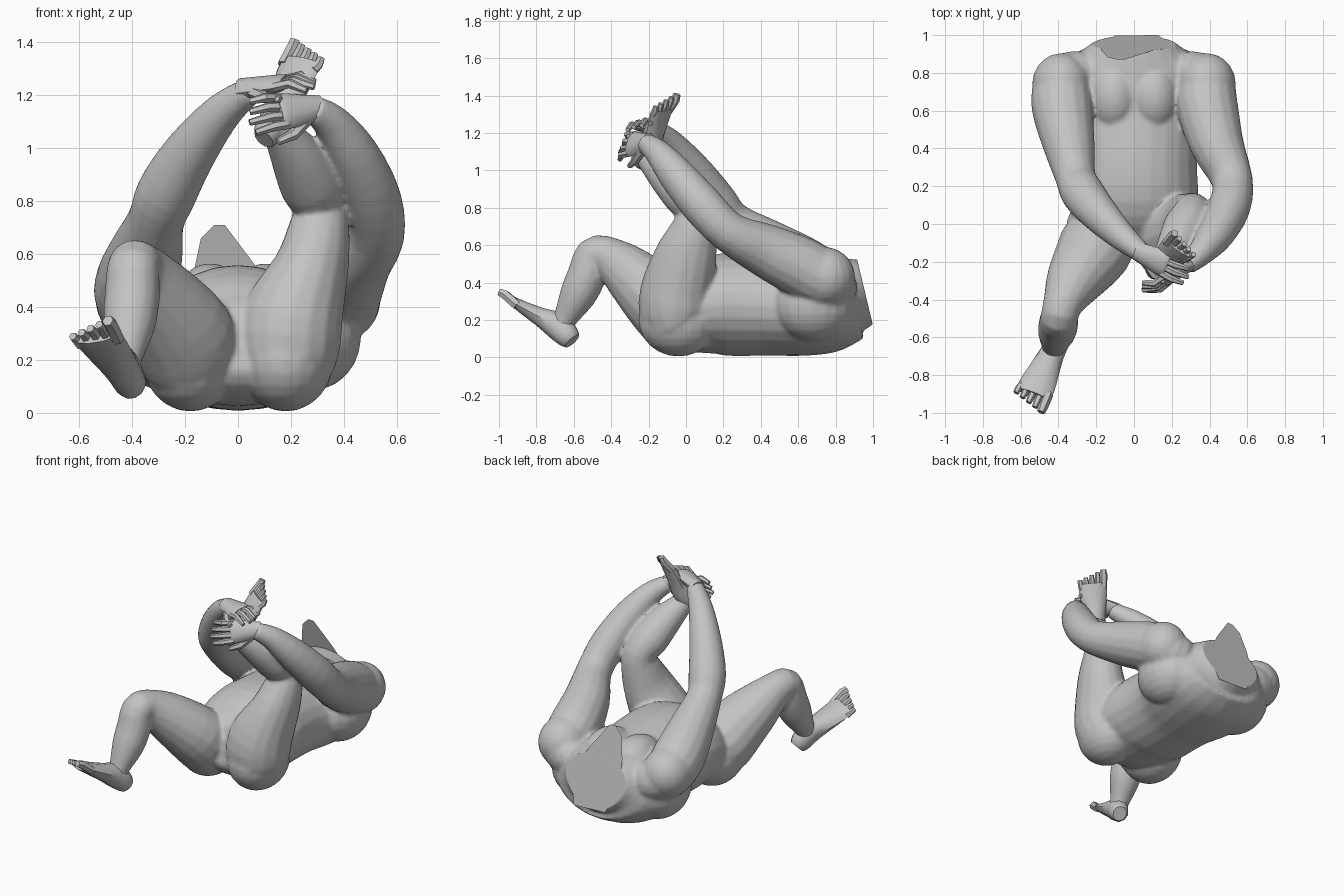
import bpy, bmesh, math
from mathutils import Vector, Matrix

if "Cube" in bpy.data.objects:
    bpy.data.objects.remove(bpy.data.objects["Cube"])

skin = bpy.data.materials.new("grey_skin")
skin.diffuse_color = (0.55, 0.55, 0.55, 1)
skin.use_nodes = True
skin.node_tree.nodes["Principled BSDF"].inputs["Base Color"].default_value = skin.diffuse_color


def select(ob):
    bpy.ops.object.select_all(action='DESELECT')
    ob.select_set(True)
    bpy.context.view_layer.objects.active = ob


def finish(bm, name, angle=40):
    bmesh.ops.recalc_face_normals(bm, faces=bm.faces)
    me = bpy.data.meshes.new(name)
    bm.to_mesh(me)
    bm.free()
    ob = bpy.data.objects.new(name, me)
    bpy.context.collection.objects.link(ob)
    me.materials.append(skin)
    select(ob)
    bpy.ops.object.shade_smooth_by_angle(angle=math.radians(angle))
    return ob


def spline(rows, steps):
    """Smooth a list of (x, y, z, half width, half height) rows."""
    rows = [Vector(r) for r in rows]
    out = []
    for i in range(len(rows) - 1):
        p1, p2 = rows[i], rows[i + 1]
        p0 = rows[i - 1] if i else p1
        p3 = rows[i + 2] if i + 2 < len(rows) else p2
        for k in range(steps):
            t = k / steps
            out.append(0.5 * (2 * p1 + (p2 - p0) * t + (2 * p0 - 5 * p1 + 4 * p2 - p3) * t * t
                              + (3 * p1 - p0 - 3 * p2 + p3) * t ** 3))
    return out + [rows[-1]]


def loft(bm, rows, side, sides=14, steps=3):
    """Skin elliptical rings along a path; side is the width direction."""
    rows = spline([r if len(r) == 5 else (*r, r[3]) for r in rows], steps)
    pts = [Vector(r[:3]) for r in rows]
    rings = []
    for i, r in enumerate(rows):
        t = (pts[min(i + 1, len(pts) - 1)] - pts[max(i - 1, 0)]).normalized()
        u = Vector(side)
        u = (u - t * u.dot(t)).normalized()
        v = t.cross(u)
        rings.append([bm.verts.new(pts[i] + u * r[3] * math.cos(a) + v * r[4] * math.sin(a))
                      for a in (2 * math.pi * k / sides for k in range(sides))])
    for a, b in zip(rings, rings[1:]):
        for k in range(sides):
            j = (k + 1) % sides
            bm.faces.new((a[k], a[j], b[j], b[k]))
    bm.faces.new(rings[0])
    bm.faces.new(rings[-1])


def limb(name, rows, side, sides=16):
    bm = bmesh.new()
    loft(bm, rows, side, sides)
    return finish(bm, name)


def ball(name, loc, size):
    bm = bmesh.new()
    m = Matrix.Translation(loc) @ Matrix.Diagonal((*size, 1))
    bmesh.ops.create_uvsphere(bm, u_segments=20, v_segments=12, radius=1, matrix=m)
    return finish(bm, name)


def frame(origin, tip, up, scale):
    """Axes for hands and feet: x along the length, y sideways, z on the back."""
    x = (Vector(tip) - Vector(origin)).normalized()
    z = Vector(up)
    z = (z - x * z.dot(x)).normalized()
    m = Matrix((x, z.cross(x), z)).transposed().to_4x4()
    m.translation = Vector(origin)
    return m @ Matrix.Scale(scale, 4)


def foot(name, heel, tip, up, inner, scale):
    """inner is the sign of the big toe side."""
    bm = bmesh.new()
    loft(bm, [(-.03, 0, .05, .04, .045), (0, 0, .055, .056, .06), (.08, 0, .065, .062, .07),
              (.17, 0, .05, .075, .05), (.27, 0, .034, .09, .034), (.325, 0, .028, .085, .026)],
         (0, 1, 0), 10, 2)
    for i in range(5):
        y = inner * (.068 - .035 * i)
        r = .025 if i == 0 else .018
        end = .405 - .014 * i
        loft(bm, [(.29, y, .027, r), (end - .03, y * 1.08, .032, r), (end, y * 1.1, .025, r * .8)],
             (0, 1, 0), 6, 1)
    bm.transform(frame(heel, tip, up, scale))
    return finish(bm, name)


def hand(name, wrist, tip, up, thumb, scale):
    """thumb is the sign of the thumb side."""
    bm = bmesh.new()
    loft(bm, [(-.03, 0, 0, .045, .04), (.04, 0, 0, .056, .034), (.12, 0, 0, .066, .027),
              (.14, 0, 0, .06, .02)], (0, 1, 0), 10, 2)
    for i in range(4):
        y = thumb * (.048 - .032 * i)
        end = .25 - .014 * abs(i - 1)
        loft(bm, [(.12, y, 0, .018), (.18, y * 1.12, .004, .017), (end, y * 1.2, -.03, .012)],
             (0, 1, 0), 6, 1)
    loft(bm, [(.03, thumb * .035, -.01, .024), (.09, thumb * .08, -.025, .02),
              (.15, thumb * .095, -.04, .013)], (0, 1, 0), 6, 1)
    bm.transform(frame(wrist, tip, up, scale))
    return finish(bm, name)


# Torso lying on its back, from the seat to the cut neck
parts = [limb("torso", [(0, -.17, .24, .10, .08), (0, -.12, .235, .24, .16),
                        (0, 0, .245, .32, .222), (0, .15, .28, .34, .268),
                        (0, .3, .282, .335, .275), (0, .45, .275, .345, .265),
                        (0, .6, .265, .39, .257), (0, .75, .28, .41, .257),
                        (0, .86, .305, .36, .23), (0, .93, .32, .26, .205),
                        (0, .99, .315, .18, .16), (0, 1.03, .31, .14, .12)], (1, 0, 0), 24)]

# Paired chest, seat, back and shoulder muscles
for s, tag in ((-1, "left"), (1, "right")):
    parts += [ball(tag + "_chest", (s * .105, .67, .42), (.135, .19, .145)),
              ball(tag + "_buttock", (s * .18, -.04, .2), (.182, .215, .195)),
              ball(tag + "_shoulder_blade", (s * .28, .68, .285), (.185, .22, .2)),
              ball(tag + "_shoulder", (s * .385, .74, .43), (.155, .165, .16))]

# Bent leg resting to one side
parts.append(limb("left_leg", [(-.17, .02, .18, .13), (-.185, -.06, .21, .185),
                               (-.215, -.15, .30, .20, .185), (-.315, -.30, .45, .155, .15),
                               (-.375, -.42, .54, .108), (-.395, -.495, .545, .10),
                               (-.40, -.53, .44, .105), (-.41, -.58, .33, .098),
                               (-.425, -.65, .20, .062), (-.42, -.68, .13, .05)], (1, .1, 0)))

# Raised leg folded towards the chest
parts.append(limb("right_leg", [(.17, .02, .18, .13), (.185, -.05, .20, .185),
                                (.20, -.05, .34, .198), (.275, 0, .54, .145, .168),
                                (.305, .045, .69, .118, .125), (.305, .055, .78, .10),
                                (.275, -.01, .86, .118, .11), (.22, -.11, .97, .10, .095),
                                (.145, -.22, 1.08, .06), (.11, -.26, 1.12, .05)], (1, 0, .1)))

# Arms reaching forward to hold the raised foot
parts.append(limb("left_arm", [(-.18, .79, .34, .10), (-.29, .79, .37, .13),
                               (-.375, .74, .41, .15), (-.38, .62, .485, .163),
                               (-.345, .42, .61, .138), (-.31, .25, .725, .108),
                               (-.27, .16, .83, .115), (-.18, .05, .985, .10),
                               (-.06, -.07, 1.135, .075), (.05, -.16, 1.22, .052)], (1, 0, 0)))
parts.append(limb("right_arm", [(.18, .79, .34, .10), (.29, .79, .37, .13),
                                (.375, .74, .41, .15), (.388, .62, .48, .163),
                                (.44, .42, .575, .143), (.52, .23, .67, .11),
                                (.505, .09, .81, .112), (.435, -.05, .975, .098),
                                (.355, -.15, 1.095, .072), (.28, -.22, 1.15, .052)], (1, 0, 0)))

# Fuse torso and limbs into one skin
select(parts[0])
for p in parts:
    p.select_set(True)
bpy.ops.object.join()
body = bpy.context.object
body.name = "body"
mod = body.modifiers.new("fuse", 'REMESH')
mod.mode = 'VOXEL'
mod.voxel_size = .011
mod = body.modifiers.new("soften", 'SMOOTH')
mod.factor = .5
mod.iterations = 8
for m in [m.name for m in body.modifiers]:
    bpy.ops.object.modifier_apply(modifier=m)

# Slice the neck off along a leaning plane
for v in body.data.vertices:
    v.co.y = min(v.co.y, 1.0 - .24 * (v.co.z - .17))
    v.co.z = max(v.co.z, 0)
bpy.ops.object.shade_smooth_by_angle(angle=math.radians(40))

# Leaning flap over the open neck
bm = bmesh.new()
outline = [(-.10, .18), (.13, .17), (.18, .36), (.07, .55), (-.05, .71), (-.09, .71),
           (-.14, .66), (-.17, .52), (-.18, .35)]
bm.faces.new([bm.verts.new((x, 1.0 - .24 * (z - .17), z)) for x, z in outline])
bmesh.ops.solidify(bm, geom=bm.faces[:], thickness=.006)
finish(bm, "neck_flap", 20)

# Feet and hands
foot("left_foot", (-.41, -.665, .062), (-.56, -.965, .30), (.03, .25, .4), 1, 1.08)
foot("right_foot", (.09, -.28, 1.09), (.265, -.11, 1.41), (.18, .33, -.32), -1, 1.0)
hand("left_hand", (.04, -.155, 1.225), (.27, -.26, 1.265), (0, -.3, 1), -1, 1.1)
hand("right_hand", (.28, -.215, 1.15), (.07, -.36, 1.13), (-.3, -1, .2), 1, 1.1)
